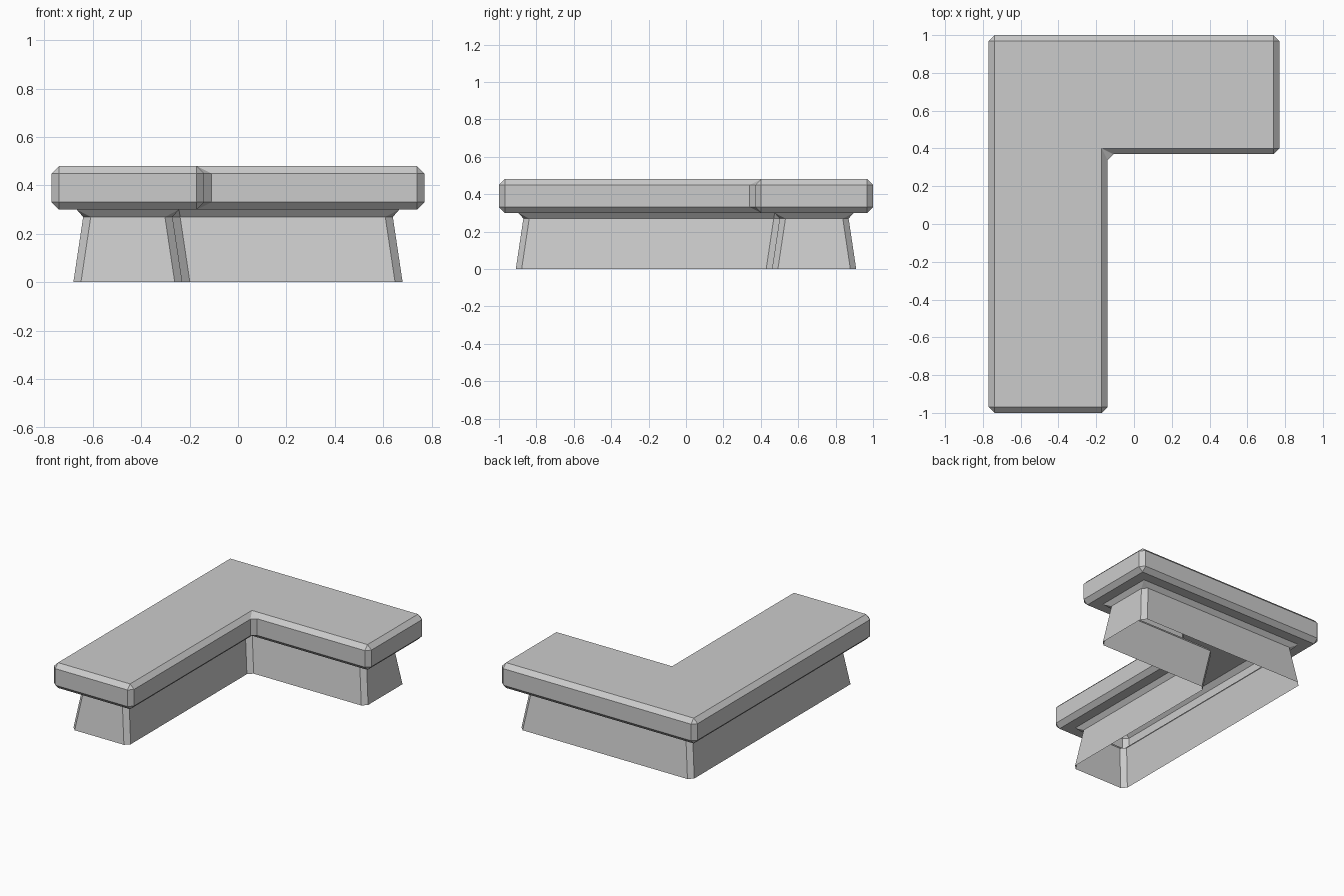
import bpy, bmesh

if "Cube" in bpy.data.objects:
    bpy.data.objects.remove(bpy.data.objects["Cube"])

# L-shaped seat outline: (x, y, inward x direction, inward y direction)
OUTLINE = [
    (-0.77, -1.00, 1, 1),
    (-0.14, -1.00, -1, 1),
    (-0.14, 0.37, -1, 1),
    (0.77, 0.37, -1, 1),
    (0.77, 1.00, -1, -1),
    (-0.77, 1.00, 1, -1),
]


def ring(bm, inset, z):
    return [bm.verts.new((x + dx * inset, y + dy * inset, z))
            for x, y, dx, dy in OUTLINE]


# One continuous shell: open tapered base, slab underside, slab sides, top
bm = bmesh.new()
rings = [ring(bm, inset, z) for inset, z in
         ((0.09, 0), (0.135, 0.30), (0, 0.30), (0, 0.48))]
for low, high in zip(rings, rings[1:]):
    for i in range(len(OUTLINE)):
        j = (i + 1) % len(OUTLINE)
        bm.faces.new((low[i], low[j], high[j], high[i]))
bm.faces.new(rings[-1])

mesh = bpy.data.meshes.new("corner_bench")
bm.to_mesh(mesh)
bm.free()
bench = bpy.data.objects.new("corner_bench", mesh)
bpy.context.collection.objects.link(bench)

# Flat chamfers on every edge, including the flare under the slab
bevel = bench.modifiers.new("chamfer", 'BEVEL')
bevel.width = 0.031
bevel.segments = 1
bevel.limit_method = 'ANGLE'
bevel.use_clamp_overlap = False
